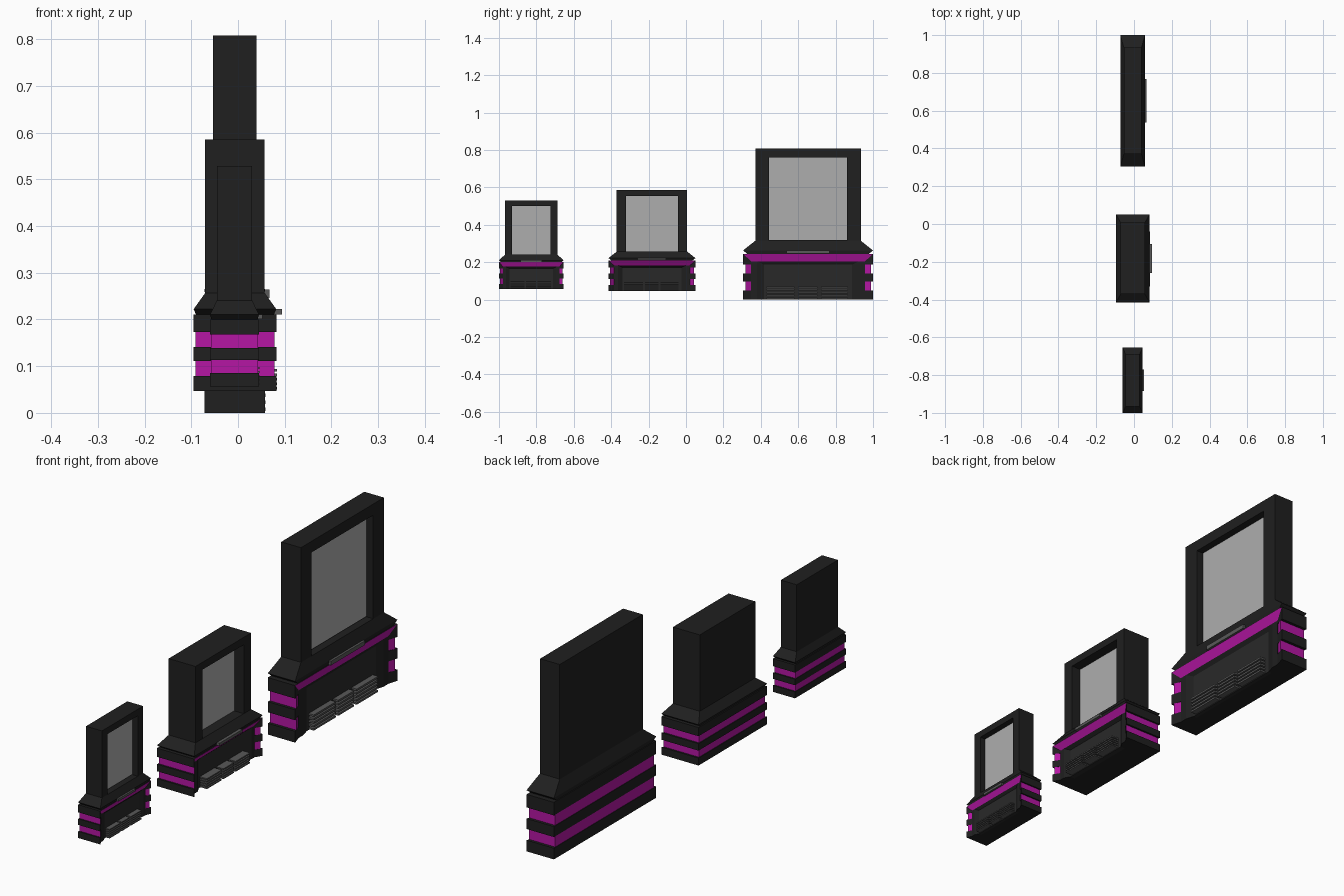
import bpy, bmesh

if "Cube" in bpy.data.objects:
    bpy.data.objects.remove(bpy.data.objects["Cube"])


def material(name, rgb):
    m = bpy.data.materials.new(name)
    m.diffuse_color = (*rgb, 1)
    m.use_nodes = True
    m.node_tree.nodes["Principled BSDF"].inputs["Base Color"].default_value = m.diffuse_color
    return m


BLACK = material("black_plastic", (0.014, 0.014, 0.014))
PANEL = material("dark_panel", (0.022, 0.022, 0.022))
SLAT = material("slat_grey", (0.10, 0.10, 0.10))
MAGENTA = material("magenta", (0.46, 0.008, 0.37))
GLASS = material("screen_grey", (0.42, 0.42, 0.42))

W = 0.3475   # half width of the base, in the large unit's measure
J = 0.3045   # half width of the front opening


def rect(x0, x1, y0, y1):
    return [(x0, y0), (x1, y0), (x1, y1), (x0, y1)]


class Unit:
    """Maps depth fraction, sideways offset and height to world space."""

    def __init__(self, name, x0, dx, yc, sy, z0, sz):
        self.name = name
        self.map = lambda x, y, z: (x0 + x * dx, yc + y * sy, z0 + z * sz)

    def finish(self, bm, part, mats):
        bmesh.ops.remove_doubles(bm, verts=bm.verts, dist=1e-5)
        bmesh.ops.recalc_face_normals(bm, faces=bm.faces)
        me = bpy.data.meshes.new(part)
        bm.to_mesh(me)
        bm.free()
        for m in mats:
            me.materials.append(m)
        ob = bpy.data.objects.new(f"{self.name}_{part}", me)
        bpy.context.collection.objects.link(ob)

    def add_loft(self, bm, rings, accent=None):
        loops = [[bm.verts.new(self.map(x, y, z)) for x, y in pts] for pts, z in rings]
        n = len(loops[0])
        for a, b in zip(loops, loops[1:]):
            for i in range(n):
                j = (i + 1) % n
                f = bm.faces.new((a[i], a[j], b[j], b[i]))
                f.material_index = int(i == accent)
        bm.faces.new(loops[0][::-1])
        bm.faces.new(loops[-1])

    def loft(self, part, rings, mats, accent=None):
        bm = bmesh.new()
        self.add_loft(bm, rings, accent)
        self.finish(bm, part, mats)

    def prism(self, part, pts, z0, z1, mat):
        self.loft(part, [(pts, z0), (pts, z1)], [mat])


def band_plan(ix, iy):
    # base outline with a bevelled opening in the front
    return [(ix, -W + iy), (1 - ix, -W + iy), (0.9 - ix, -J), (0.7, -J),
            (0.7, J), (0.9 - ix, J), (1 - ix, W - iy), (ix, W - iy)]


def build(u):
    # striped base: alternating black bands and inset magenta bands
    levels = [0, 0.048, 0.096, 0.141, 0.189, 0.205]
    for k, (a, b) in enumerate(zip(levels, levels[1:])):
        odd = k % 2
        u.prism(f"base_band_{k}", band_plan(0.02 * odd, 0.012 * odd), a, b,
                MAGENTA if odd else BLACK)

    # top of base, with the magenta bevel over the opening
    low = [(0, -W), (1, -W), (0.9, -J), (0.9, J), (1, W), (0, W)]
    top = [(0, -W), (1, -W), (1, -W), (1, W), (1, W), (0, W)]
    u.loft("base_lintel", [(low, 0.205), (top, 0.245)], [BLACK, MAGENTA], accent=2)

    # inner frame of the opening: two jambs and a header
    for side, s in (("left", -1), ("right", 1)):
        jamb = [(0.7, s * J), (0.9, s * J), (0.9, s * 0.272), (0.82, s * 0.236), (0.7, s * 0.236)]
        u.prism(f"{side}_jamb", jamb, 0, 0.205, BLACK)
    u.loft("opening_header", [(rect(0.7, 0.82, -0.236, 0.236), 0.187),
                              (rect(0.7, 0.9, -0.272, 0.272), 0.205)], [BLACK])
    u.prism("front_panel", rect(0.7, 0.82, -0.236, 0.236), 0, 0.187, PANEL)

    # three groups of vent slats
    bm = bmesh.new()
    for y0, y1 in ((-0.222, -0.073), (-0.055, 0.051), (0.069, 0.214)):
        for i in range(5):
            z = 0.004 + i * 0.0148
            u.add_loft(bm, [(rect(0.8, 1.01, y0, y1), z),
                            (rect(0.8, 1.01, y0, y1), z + 0.008)])
    u.finish(bm, "vent_slats", [SLAT])

    # flared shoulder under the screen housing
    u.loft("shoulder", [(rect(0.03, 0.97, -0.325, 0.325), 0.245),
                        (rect(0, 1, -W, W), 0.263),
                        (rect(0.14, 0.86, -0.282, 0.282), 0.315)], [BLACK])

    # small tray at the front
    u.prism("tray", rect(0.9, 1.07, -0.116, 0.114), 0.246, 0.264, SLAT)

    # screen housing with a deep recess, its top rail and the screen
    h, s = 0.282, 0.209
    housing = [(0.14, -h), (0.86, -h), (0.86, -s), (0.6, -s),
               (0.6, s), (0.86, s), (0.86, h), (0.14, h)]
    u.prism("screen_housing", housing, 0.315, 0.76, BLACK)
    u.prism("housing_top", rect(0.14, 0.86, -h, h), 0.76, 0.808, BLACK)
    u.prism("screen", rect(0.59, 0.615, -s, s), 0.318, 0.76, GLASS)


build(Unit("large", -0.072, 0.130, 0.6525, 1.0, 0.0, 1.0))
build(Unit("medium", -0.095, 0.177, -0.182, 0.669, 0.047, 0.666))
build(Unit("small", -0.060, 0.105, -0.8275, 0.4964, 0.057, 0.584))
